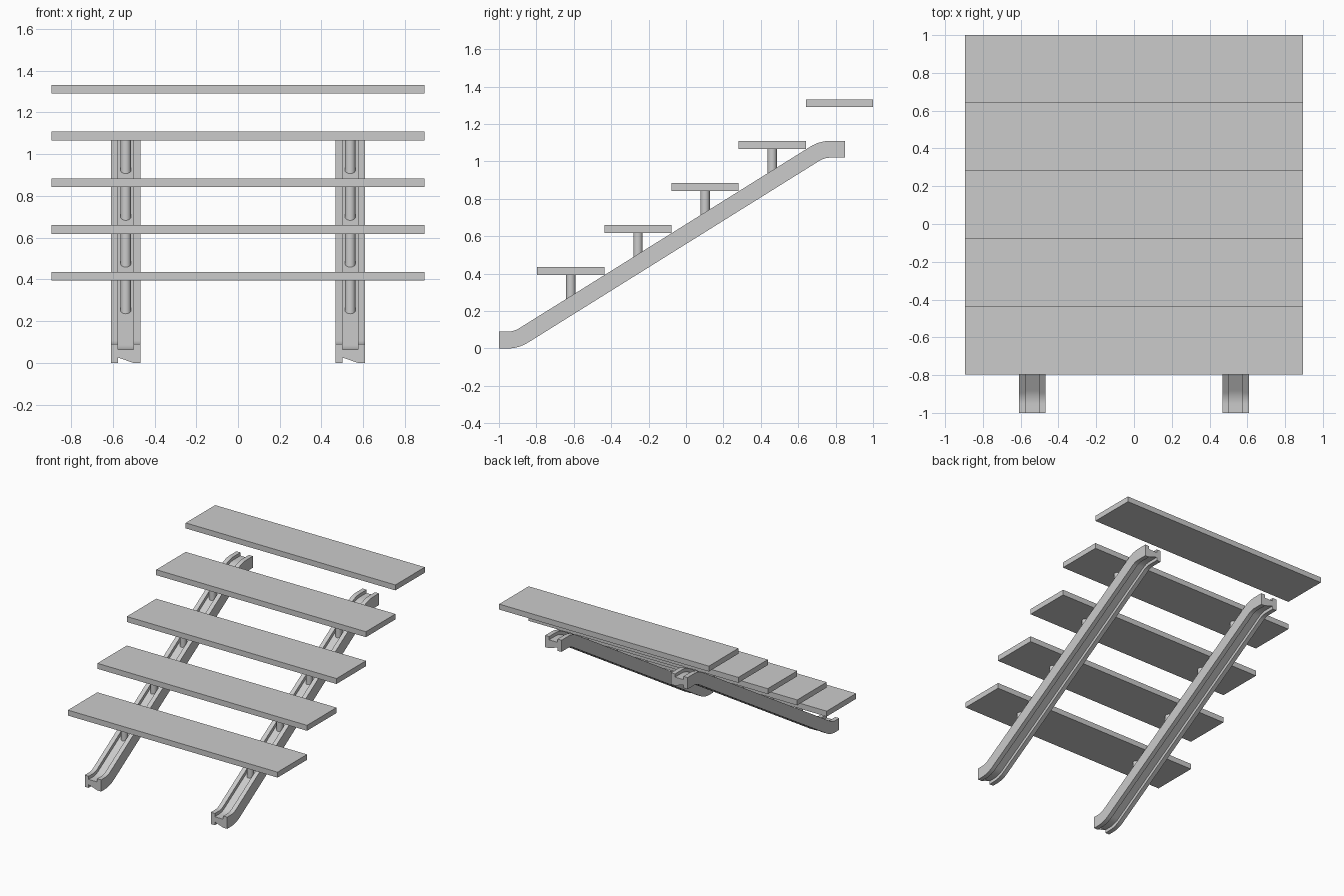
import bpy, bmesh, math

if "Cube" in bpy.data.objects:
    bpy.data.objects.remove(bpy.data.objects["Cube"])

TREADS, RUN, RISE = 5, 0.359, 0.224
FIRST_Y, FIRST_TOP, THICK = -0.616, 0.436, 0.042
RAIL_X, RADIUS = 0.538, 0.16
LOW, HIGH = (-0.908, 0.045), (0.727, 1.065)   # rail centreline bends (y, z)
ANGLE = math.atan2(HIGH[1] - LOW[1], HIGH[0] - LOW[0])


def finish(bm, name, smooth=False):
    bmesh.ops.recalc_face_normals(bm, faces=bm.faces[:])
    mesh = bpy.data.meshes.new(name)
    bm.to_mesh(mesh)
    bm.free()
    obj = bpy.data.objects.new(name, mesh)
    bpy.context.collection.objects.link(obj)
    if smooth:
        bpy.ops.object.select_all(action='DESELECT')
        obj.select_set(True)
        bpy.context.view_layer.objects.active = obj
        bpy.ops.object.shade_smooth_by_angle(angle=math.radians(30))
    return obj


def rail_path(steps=8):
    """Centreline samples (y, z, tilt) with an arc at each bend."""
    t = RADIUS * math.tan(ANGLE / 2)
    pts = [(-1.0, LOW[1], 0)]
    arc = [ANGLE * i / steps for i in range(steps + 1)]
    for a in arc:
        pts.append((LOW[0] - t + RADIUS * math.sin(a),
                    LOW[1] + RADIUS * (1 - math.cos(a)), a))
    for a in reversed(arc):
        pts.append((HIGH[0] + t - RADIUS * math.sin(a),
                    HIGH[1] - RADIUS * (1 - math.cos(a)), a))
    pts.append((0.85, HIGH[1], 0))
    return pts


# H-shaped rail section (across, up)
W, G, H, B = 0.07, 0.036, 0.045, 0.02
SECTION = [(-W, -H), (-G, -H), (-G, -B), (G, -B), (G, -H), (W, -H),
           (W, H), (G, H), (G, B), (-G, B), (-G, H), (-W, H)]


def make_rail(name, x):
    bm = bmesh.new()
    rings = [[bm.verts.new((x + u, y - v * math.sin(a), z + v * math.cos(a)))
              for u, v in SECTION] for y, z, a in rail_path()]
    n = len(SECTION)
    for r0, r1 in zip(rings, rings[1:]):
        for i in range(n):
            j = (i + 1) % n
            bm.faces.new((r0[i], r0[j], r1[j], r1[i]))
    # end caps: two flanges and the web
    for r in (rings[0], rings[-1]):
        bm.faces.new(r)
    bmesh.ops.triangulate(bm, faces=[f for f in bm.faces if len(f.verts) > 4])
    finish(bm, name, True)


def make_post(name, x, y, z0, z1):
    bm = bmesh.new()
    bmesh.ops.create_cone(bm, cap_ends=True, segments=24,
                          radius1=0.025, radius2=0.025, depth=z1 - z0)
    bmesh.ops.translate(bm, verts=bm.verts[:], vec=(x, y, (z0 + z1) / 2))
    finish(bm, name, True)


def make_tread(name, y, top):
    bm = bmesh.new()
    bmesh.ops.create_cube(bm, size=1)
    bmesh.ops.scale(bm, verts=bm.verts[:], vec=(1.79, RUN, THICK))
    bmesh.ops.translate(bm, verts=bm.verts[:], vec=(0, y, top - THICK / 2))
    finish(bm, name)


# side rails
for side, x in (("left", -RAIL_X), ("right", RAIL_X)):
    make_rail(f"{side}_rail", x)

# treads, with a pair of posts under all but the top one
for i in range(TREADS):
    y, top = FIRST_Y + i * RUN, FIRST_TOP + i * RISE
    make_tread(f"tread_{i + 1}", y, top)
    if i < TREADS - 1:
        base = LOW[1] + (y - LOW[0]) * math.tan(ANGLE)
        for side, x in (("left", -RAIL_X), ("right", RAIL_X)):
            make_post(f"{side}_post_{i + 1}", x, y, base, top - THICK)
